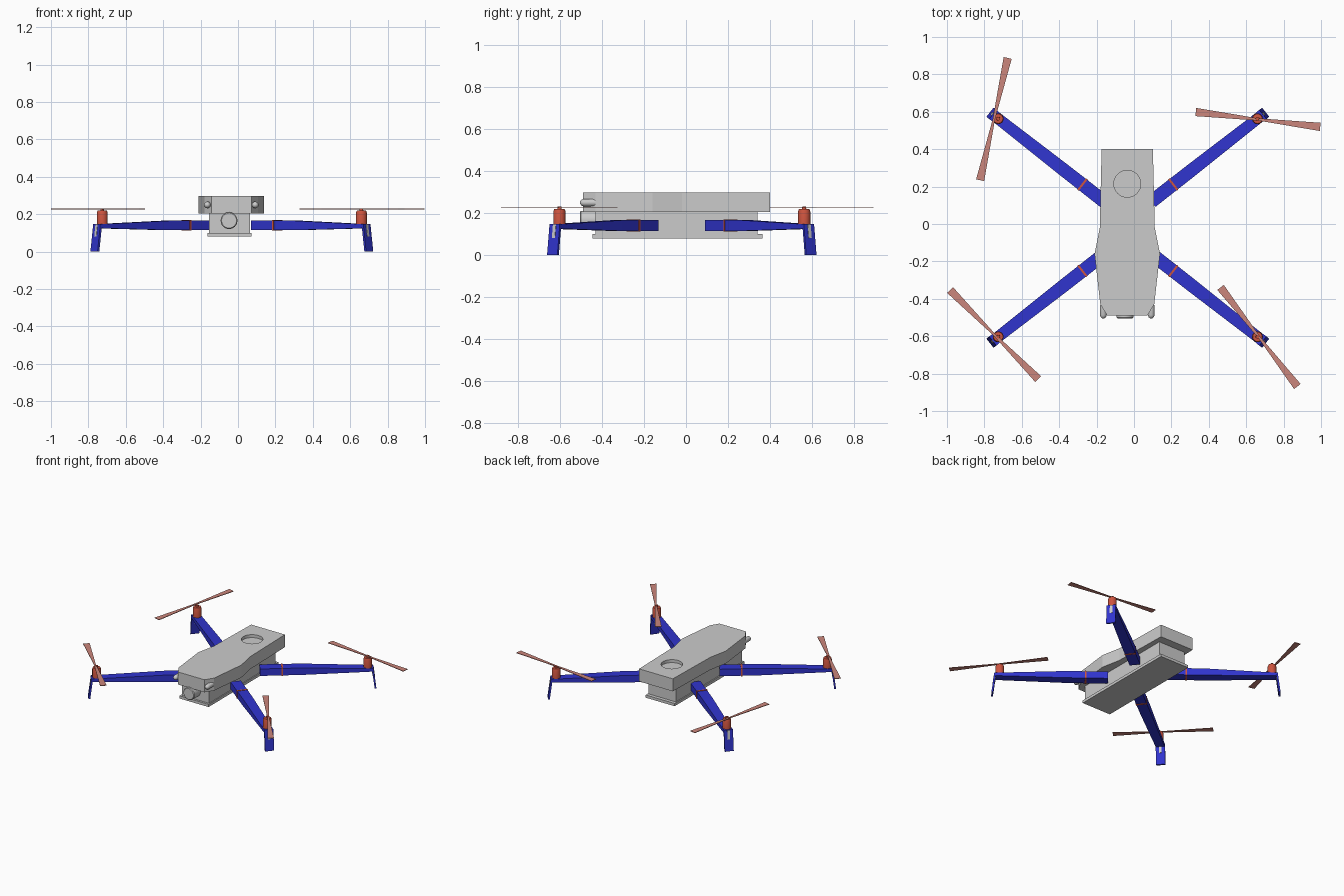
import bpy, bmesh, math
from mathutils import Matrix, Vector

cube = bpy.data.objects.get("Cube")
if cube:
    bpy.data.objects.remove(cube, do_unlink=True)


def material(name, rgb):
    m = bpy.data.materials.new(name)
    m.use_nodes = True
    m.diffuse_color = (*rgb, 1)
    m.node_tree.nodes["Principled BSDF"].inputs["Base Color"].default_value = (*rgb, 1)
    return m


GREY = material("body grey", (0.6, 0.6, 0.6))
BLUE = material("arm blue", (0.03, 0.035, 0.62))
RED = material("motor red", (0.62, 0.09, 0.05))
PINK = material("blade pink", (0.6, 0.24, 0.2))


def finish(bm, name, mat, matrix=None, smooth=False):
    bmesh.ops.recalc_face_normals(bm, faces=bm.faces)
    if matrix:
        bm.transform(matrix)
    mesh = bpy.data.meshes.new(name)
    bm.to_mesh(mesh)
    bm.free()
    mesh.materials.append(mat)
    ob = bpy.data.objects.new(name, mesh)
    bpy.context.collection.objects.link(ob)
    bpy.ops.object.select_all(action='DESELECT')
    ob.select_set(True)
    bpy.context.view_layer.objects.active = ob
    if smooth:
        bpy.ops.object.shade_smooth_by_angle(angle=math.radians(35))
    return ob


def loft(name, rings, mat, matrix=None, smooth=False):
    """Skin a list of closed rings of points and cap both ends."""
    bm = bmesh.new()
    loops = [[bm.verts.new(p) for p in ring] for ring in rings]
    n = len(loops[0])
    for a, b in zip(loops, loops[1:]):
        for i in range(n):
            j = (i + 1) % n
            bm.faces.new((a[i], a[j], b[j], b[i]))
    bm.faces.new(loops[0][::-1])
    bm.faces.new(loops[-1])
    return finish(bm, name, mat, matrix, smooth)


def prism(name, outline, z0, z1, mat, matrix=None):
    return loft(name, [[(x, y, z) for x, y in outline] for z in (z0, z1)], mat, matrix)


def rect(x0, x1, y0, y1):
    return [(x0, y0), (x1, y0), (x1, y1), (x0, y1)]


def lathe(name, profile, mat, matrix=None, sides=24):
    """Round part from (radius, height) pairs."""
    rings = [[(r * math.cos(math.tau * i / sides), r * math.sin(math.tau * i / sides), z)
              for i in range(sides)] for r, z in profile]
    return loft(name, rings, mat, matrix, True)


MID = -0.036  # body centre line

# Upper shell, mirrored half outline, with a round recess in the top
half = [(0.107, -0.49), (0.144, -0.43), (0.175, -0.16), (0.147, -0.02), (0.137, 0.4)]
outline = [(MID + x, y) for x, y in half] + [(MID - x, y) for x, y in reversed(half)]
shell = prism("upper_shell", outline, 0.205, 0.297, GREY)
cutter = lathe("recess_cutter", [(0.072, 0.275), (0.072, 0.35)], GREY,
               Matrix.Translation((MID, 0.215, 0)), 32)
cutter.hide_render = True
cut = shell.modifiers.new("recess", 'BOOLEAN')
cut.operation = 'DIFFERENCE'
cut.object = cutter
bpy.context.view_layer.objects.active = shell
bpy.ops.object.modifier_apply(modifier=cut.name)
bpy.data.objects.remove(cutter, do_unlink=True)

# Lower body and battery base
prism("lower_body", rect(-0.155, 0.065, -0.43, 0.34), 0.095, 0.207, GREY)
prism("base_plate", rect(-0.163, 0.072, -0.445, 0.365), 0.08, 0.1, GREY)

# Front camera lens
face_front = Matrix.Rotation(math.pi / 2, 4, 'X')
lathe("camera_lens", [(0.045, 0), (0.045, 0.08), (0.04, 0.085)], GREY,
      Matrix.Translation((-0.048, -0.42, 0.166)) @ face_front)

# Rounded sensors on the front corners
for side, label in ((1, "left"), (-1, "right")):
    lathe("sensor_" + label,
          [(0.018, 0), (0.018, 0.055), (0.014, 0.066), (0.007, 0.072), (0.001, 0.073)], GREY,
          Matrix.Translation((MID + 0.128 * side, -0.432, 0.25)) @ face_front, 16)


def section(x, w, z0, z1):
    return [(x, -w, z0), (x, w, z0), (x, w, z1), (x, -w, z1)]


def slanted_plate(name, w, thick, z0, z1, mat, matrix):
    """Upright plate across the arm, leaning outwards towards the ground."""
    rings = []
    for z in (z0, z1):
        x = 0.05 - 0.13 * z
        rings.append([(x + a * thick, b * w, z) for a, b in ((-1, -1), (1, -1), (1, 1), (-1, 1))])
    loft(name, rings, mat, matrix)


# Arms, each built outwards along local x with the motor at the origin
corners = [("front_right", -1, -1, -0.748, -0.591, 134.7),
           ("front_left", 1, -1, 0.668, -0.604, -52.2),
           ("back_right", -1, 1, -0.749, 0.561, 77.3),
           ("back_left", 1, 1, 0.663, 0.559, -6.8)]
for label, sx, sy, px, py, turn in corners:
    motor = Vector((-0.033 + 0.693 * sx, -0.02 + 0.583 * sy, 0))
    heading = math.atan2(sy * math.sin(math.radians(38)), sx * math.cos(math.radians(38)))
    place = Matrix.Translation(motor) @ Matrix.Rotation(heading, 4, 'Z')

    loft("arm_" + label, [section(-0.72, 0.036, 0.115, 0.166), section(-0.44, 0.035, 0.115, 0.166),
                          section(-0.02, 0.03, 0.124, 0.149), section(0.036, 0.03, 0.126, 0.149)],
         BLUE, place)
    loft("hinge_band_" + label, [section(-0.577, 0.038, 0.112, 0.169),
                                 section(-0.566, 0.038, 0.112, 0.169)], RED, place)
    slanted_plate("leg_" + label, 0.031, 0.006, 0, 0.148, BLUE, place)
    slanted_plate("leg_strip_" + label, 0.009, 0.008, 0.082, 0.146, GREY, place)

    lathe("motor_" + label, [(0.029, 0.145), (0.029, 0.208), (0.025, 0.219), (0.01, 0.22),
                             (0.009, 0.232)], RED, Matrix.Translation(motor))

    # Two blades, wide at the tips and narrow at the hub
    blades = [(-0.335, -0.022), (0, -0.006), (0.335, -0.022),
              (0.335, 0.022), (0, 0.006), (-0.335, 0.022)]
    prism("propeller_" + label, blades, 0.226, 0.23, PINK,
          Matrix.Translation((px, py, 0)) @ Matrix.Rotation(math.radians(turn), 4, 'Z'))
